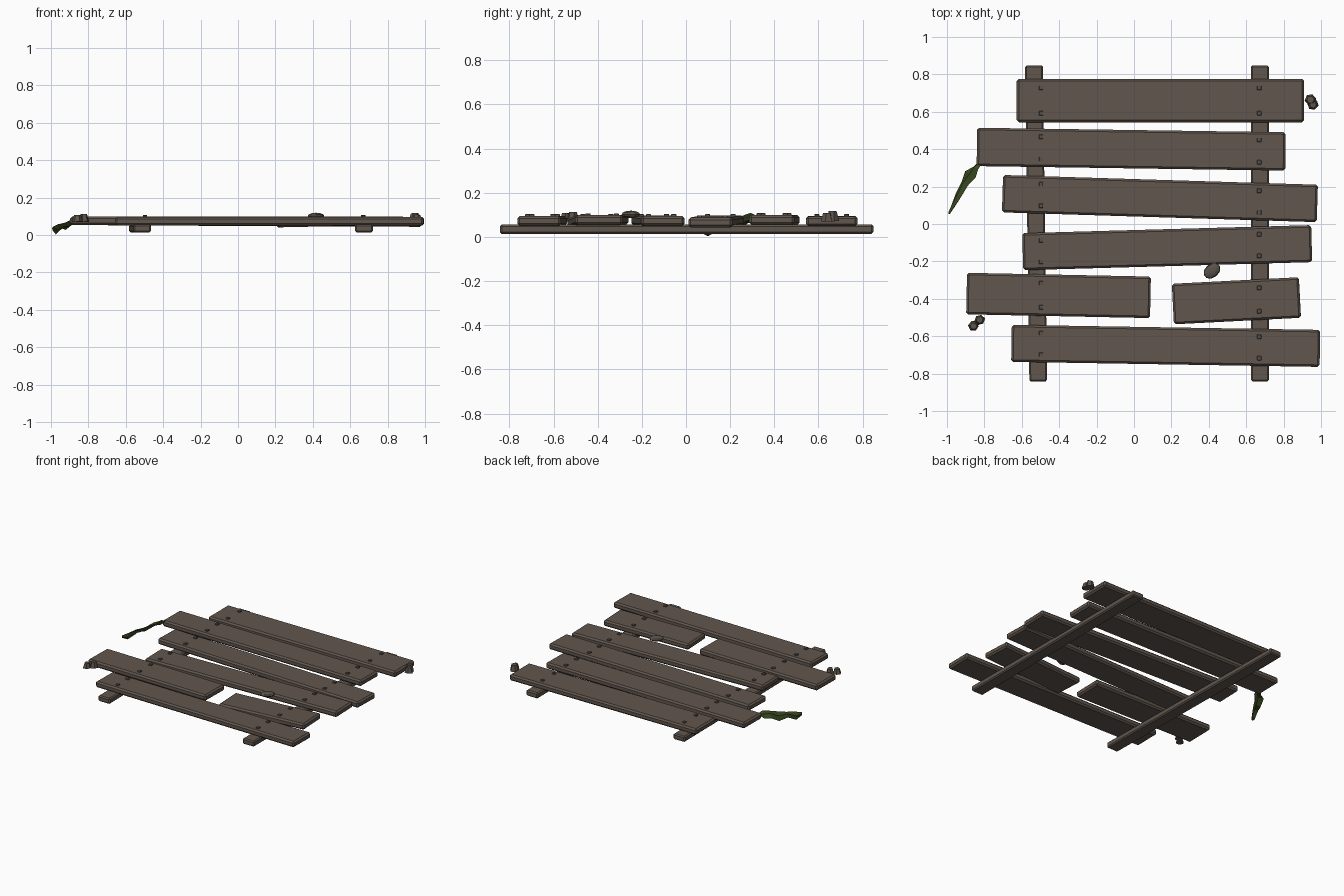
import bpy, bmesh, math, random
from mathutils import Vector, Matrix

if "Cube" in bpy.data.objects:
    bpy.data.objects.remove(bpy.data.objects["Cube"])

random.seed(4)


def material(name, rgb):
    m = bpy.data.materials.new(name)
    m.diffuse_color = (*rgb, 1)
    m.use_nodes = True
    m.node_tree.nodes["Principled BSDF"].inputs["Base Color"].default_value = m.diffuse_color
    return m


WOOD = material("weathered_wood", (0.118, 0.092, 0.074))
IRON = material("dull_nail", (0.100, 0.080, 0.066))
STONE = material("stone", (0.105, 0.085, 0.068))
LEAF = material("dark_leaf", (0.040, 0.065, 0.014))


def finish(name, bm, mat, bevel=0.0):
    bmesh.ops.recalc_face_normals(bm, faces=bm.faces[:])
    me = bpy.data.meshes.new(name)
    bm.to_mesh(me)
    bm.free()
    me.materials.append(mat)
    ob = bpy.data.objects.new(name, me)
    bpy.context.collection.objects.link(ob)
    if bevel:
        mod = ob.modifiers.new("worn_edges", "BEVEL")
        mod.width, mod.segments = bevel, 1
    return ob


def beam(name, a, b, width, height, bevel, mat=WOOD):
    """Box whose centre line runs from a to b."""
    a, b = Vector(a), Vector(b)
    x = (b - a).normalized()
    y = Vector((0, 0, 1)).cross(x).normalized()
    z = x.cross(y)
    bm = bmesh.new()
    bmesh.ops.create_cube(bm, size=1)
    for v in bm.verts:
        c = v.co.copy()
        v.co = (a + b) / 2 + x * c.x * (b - a).length + y * c.y * width + z * c.z * height
    return finish(name, bm, mat, bevel)


# Two rails underneath
beam("left_rail", (-0.535, 0.848, 0.035), (-0.512, -0.842, 0.035), 0.095, 0.042, 0.008)
beam("right_rail", (0.673, 0.848, 0.035), (0.673, -0.842, 0.035), 0.095, 0.042, 0.008)

# Planks: left end (x, y, z), right end (x, y, z), width
planks = [
    ((-0.627, 0.660, 0.073), (0.910, 0.660, 0.071), 0.232),
    ((-0.840, 0.412, 0.077), (0.810, 0.388, 0.077), 0.205),
    ((-0.703, 0.162, 0.074), (0.980, 0.110, 0.066), 0.200),
    ((-0.595, -0.148, 0.074), (0.950, -0.105, 0.072), 0.198),
    ((-0.895, -0.372, 0.076), (0.088, -0.392, 0.076), 0.222),
    ((0.208, -0.428, 0.063), (0.887, -0.393, 0.077), 0.217),
    ((-0.655, -0.638, 0.073), (0.994, -0.665, 0.073), 0.198),
]
for i, (a, b, w) in enumerate(planks):
    beam(f"plank_{i + 1}", a, b, w, 0.045, 0.011)
    # A pair of square nail heads wherever the plank crosses a rail
    for side, nx in (("left", -0.497), ("right", 0.669)):
        if not a[0] < nx < b[0]:
            continue
        t = (nx - a[0]) / (b[0] - a[0])
        p = Vector(a).lerp(Vector(b), t)
        for k, s in enumerate((-1, 1)):
            c = p + Vector((0, s * w * 0.29, 0.0245))
            beam(f"nail_{i + 1}_{side}_{k + 1}", c - Vector((0.0115, 0, 0)),
                 c + Vector((0.0115, 0, 0)), 0.023, 0.012, 0.002, IRON)


# Small angular stones at the plank ends
def stone(name, x, y, r, z0, z1, sides=6):
    bm = bmesh.new()
    bmesh.ops.create_cone(bm, cap_ends=True, segments=sides, radius1=r, radius2=r * 0.62,
                          depth=z1 - z0)
    bmesh.ops.rotate(bm, verts=bm.verts[:], matrix=Matrix.Rotation(random.random() * 3, 3, "Z"))
    for v in bm.verts:
        v.co *= random.uniform(0.9, 1.06)
        v.co += Vector((x, y, (z0 + z1) / 2))
    finish(name, bm, STONE)


stone("stone_right_1", 0.943, 0.665, 0.033, 0.07, 0.117)
stone("stone_right_2", 0.957, 0.638, 0.030, 0.07, 0.108)
stone("stone_left_1", -0.825, -0.512, 0.029, 0.07, 0.112)
stone("stone_left_2", -0.858, -0.545, 0.030, 0.07, 0.108)

# Flat pebble on the gap between planks
bm = bmesh.new()
bmesh.ops.create_uvsphere(bm, u_segments=10, v_segments=6, radius=1)
bmesh.ops.transform(bm, verts=bm.verts[:], matrix=Matrix.Translation((0.417, -0.25, 0.102))
                    @ Matrix.Rotation(math.radians(40), 4, "Z")
                    @ Matrix.Diagonal((0.05, 0.037, 0.017, 1)))
finish("pebble", bm, STONE)

# Crumpled hanging leaf: (x, y, z, half width, half thickness, twist in degrees)
sections = [
    (-0.990, 0.055, 0.035, 0.010, 0.005, 80),
    (-0.968, 0.095, 0.030, 0.028, 0.010, 75),
    (-0.938, 0.155, 0.052, 0.022, 0.012, 40),
    (-0.905, 0.215, 0.055, 0.034, 0.012, 55),
    (-0.875, 0.265, 0.078, 0.036, 0.012, 25),
    (-0.845, 0.300, 0.085, 0.028, 0.014, 60),
    (-0.828, 0.320, 0.088, 0.012, 0.008, 30),
]
along = Vector((0.52, 0.85, 0)).normalized()
across, up = Vector((along.y, -along.x, 0)), Vector((0, 0, 1))
bm = bmesh.new()
rings = []
for x, y, z, w, h, tw in sections:
    c, s = math.cos(math.radians(tw)), math.sin(math.radians(tw))
    u, v = across * c + up * s, up * c - across * s
    o = Vector((x, y, z))
    rings.append([bm.verts.new(o + d) for d in (u * w, v * h, -u * w, -v * h)])
for r0, r1 in zip(rings, rings[1:]):
    for k in range(4):
        j = (k + 1) % 4
        bm.faces.new((r0[k], r0[j], r1[j], r1[k]))
bm.faces.new(rings[0])
bm.faces.new(rings[-1])
finish("leaf", bm, LEAF)
